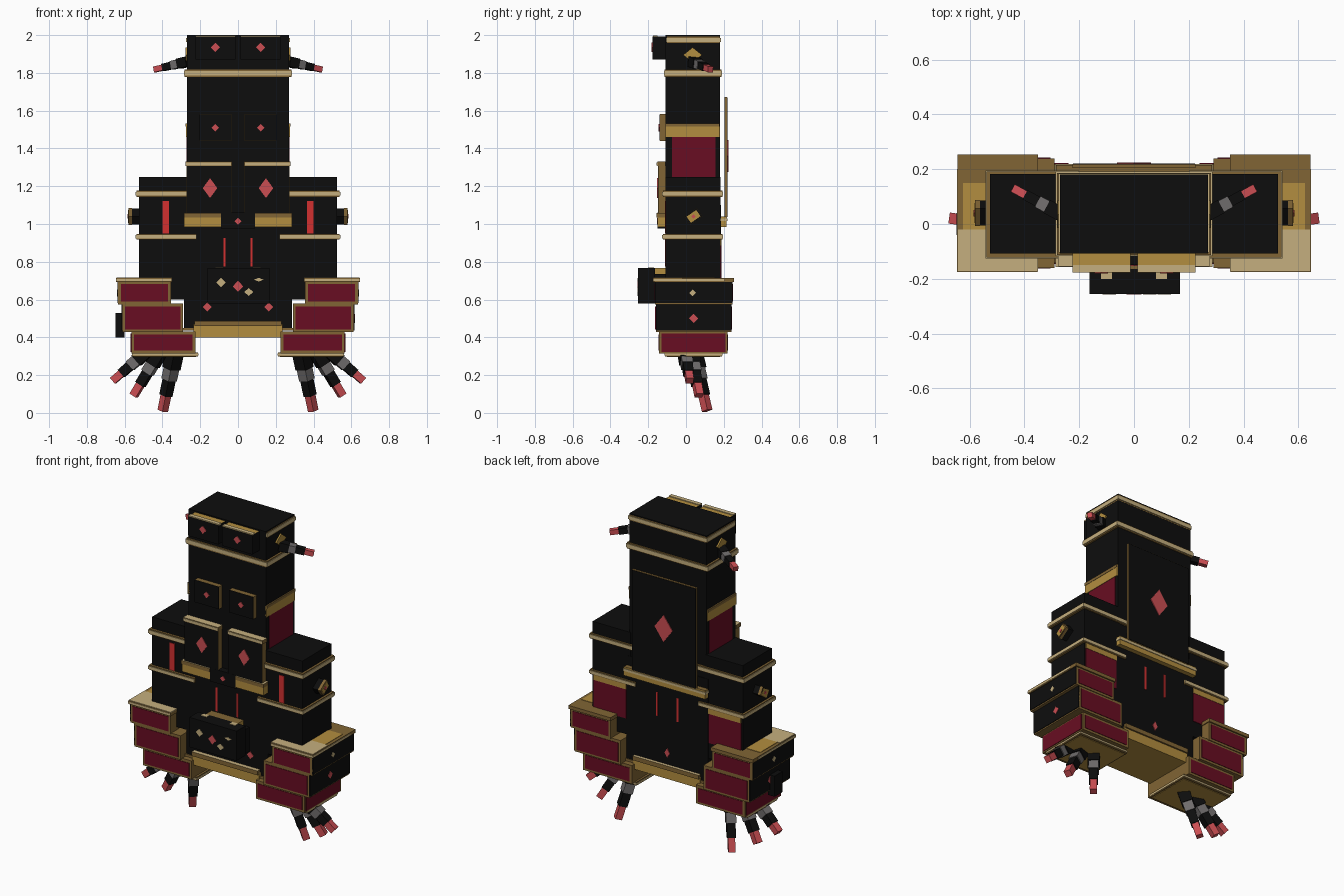
import bpy, bmesh, math
from mathutils import Vector, Matrix

if "Cube" in bpy.data.objects:
    bpy.data.objects.remove(bpy.data.objects["Cube"])


def material(name, rgb):
    m = bpy.data.materials.new(name)
    m.diffuse_color = (*rgb, 1)
    m.use_nodes = True
    m.node_tree.nodes["Principled BSDF"].inputs["Base Color"].default_value = m.diffuse_color
    return m


BLACK = material("black", (0.004, 0.004, 0.004))
CRIMSON = material("crimson", (0.14, 0.004, 0.016))
TAN = material("pale gold", (0.56, 0.43, 0.21))
BROWN = material("dark gold", (0.22, 0.13, 0.035))
AMBER = material("amber gold", (0.45, 0.27, 0.05))
RED = material("red", (0.65, 0.03, 0.03))
CORAL = material("coral red", (0.6, 0.075, 0.085))
GREY = material("grey", (0.16, 0.15, 0.15))


def finish(name, bm, mats):
    bmesh.ops.recalc_face_normals(bm, faces=bm.faces)
    me = bpy.data.meshes.new(name)
    bm.to_mesh(me)
    bm.free()
    for m in mats:
        me.materials.append(m)
    ob = bpy.data.objects.new(name, me)
    bpy.context.collection.objects.link(ob)
    return ob


def box(name, x, y, z, mat, top=None):
    """Box from (min, max) pairs; top optionally colours the upward face."""
    bm = bmesh.new()
    size = [abs(r[1] - r[0]) for r in (x, y, z)]
    mid = Vector([(r[0] + r[1]) / 2 for r in (x, y, z)])
    bmesh.ops.create_cube(bm, size=1, matrix=Matrix.Translation(mid) @ Matrix.Diagonal((*size, 1)))
    bm.normal_update()
    if top:
        for f in bm.faces:
            f.material_index = int(f.normal.z > 0.5)
    return finish(name, bm, [mat, top] if top else [mat])


def pair(name, x, y, z, mat, top=None):
    for s, side in ((-1, "left"), (1, "right")):
        box(f"{side}_{name}", (s * x[0], s * x[1]), y, z, mat, top)


def band(name, x, y, z, sides=False):
    """Dark gold band with a pale raised stripe around it."""
    e, h = 0.004, (z[1] - z[0]) * 0.2
    make = pair if sides else box
    make(name, x, y, z, BROWN)
    xs = (x[0], x[1] + e) if sides else (x[0] - e, x[1] + e)
    make(name + "_stripe", xs, (y[0] - e, y[1] + e), (z[0] + h, z[1] - h), TAN)


def diamond(name, c, w, h, axis, mat, depth=0.005):
    """Flat four-sided gem facing along x or y."""
    bm = bmesh.new()
    vs = []
    for d in (-depth / 2, depth / 2):
        for a, b in ((w / 2, 0), (0, h / 2), (-w / 2, 0), (0, -h / 2)):
            off = (d, a, b) if axis == "x" else (a, d, b)
            vs.append(bm.verts.new(Vector(c) + Vector(off)))
    bm.faces.new(vs[:4])
    bm.faces.new(vs[4:])
    for i in range(4):
        j = (i + 1) % 4
        bm.faces.new((vs[i], vs[j], vs[j + 4], vs[i + 4]))
    return finish(name, bm, [mat])


def claw(name, a, b, width):
    """Stepped square claw with a red tip."""
    a, b = Vector(a), Vector(b)
    rot = (b - a).to_track_quat("Z", "Y").to_matrix().to_4x4()
    parts = ((0, .28, 1.0, BLACK), (.22, .47, .85, GREY), (.42, .74, .72, BLACK), (.7, 1, .58, CORAL))
    for i, (t0, t1, k, m) in enumerate(parts):
        bm = bmesh.new()
        mat = (Matrix.Translation(a.lerp(b, (t0 + t1) / 2)) @ rot
               @ Matrix.Diagonal((width * k, width * k, (b - a).length * (t1 - t0), 1)))
        bmesh.ops.create_cube(bm, size=1, matrix=mat)
        finish(f"{name}_segment_{i + 1}", bm, [m])


# Tower, body and shoulders
F, B = -0.108, 0.18
box("tower", (-.27, .27), (F, B), (1.0, 2.0), BLACK)
box("body", (-.285, .285), (F, B + .005), (.45, 1.1), BLACK)
pair("shoulder", (.26, .525), (F, B + .003), (.6, 1.25), BLACK)
pair("shoulder_back_panel", (.287, .515), (.18, .187), (.70, .885), CRIMSON)
pair("shoulder_back_trim", (.287, .515), (.18, .189), (.885, .92), AMBER)

# Gold bands
band("head_band", (-.282, .282), (-.113, .187), (1.778, 1.817))
band("crown_band", (-.271, .271), (-.1, .181), (1.957, 1.993))
band("upper_shoulder_band", (.2, .538), (-.122, .192), (1.143, 1.177), True)
band("lower_shoulder_band", (.22, .538), (-.122, .192), (.918, .948), True)
pair("tower_side_panel", (.265, .273), (-.075, .157), (1.25, 1.46), CRIMSON)
pair("tower_side_band", (.265, .276), (F, .177), (1.46, 1.53), AMBER, BROWN)
pair("tower_side_trim", (.265, .278), (F, .177), (1.515, 1.533), BROWN)

# Head plates with gold tops, then chest plates with gold edges
pair("head_plate", (.012, .225), (-.178, F), (1.87, 1.992), BLACK, AMBER)
pair("head_plate_trim", (.012, .225), (-.176, -.15), (1.988, 1.997), TAN)
pair("upper_chest_plate", (.035, .205), (-.138, F), (1.44, 1.582), BROWN)
pair("upper_chest_face", (.036, .204), (-.141, -.137), (1.441, 1.581), BLACK)
pair("lower_chest_plate", (.035, .272), (-.146, F), (1.055, 1.31), BROWN)
pair("lower_chest_face", (.036, .271), (-.149, -.145), (1.055, 1.306), BLACK)
pair("lower_chest_top", (.033, .278), (-.152, F), (1.306, 1.33), BROWN, TAN)
pair("lower_chest_top_stripe", (.036, .275), (-.155, -.15), (1.31, 1.326), TAN)
pair("waist_bar", (.09, .285), (-.152, F), (.985, 1.055), AMBER, TAN)
pair("waist_bar_trim", (.09, .287), (-.157, F), (1.035, 1.058), BROWN, TAN)
box("waist_panel", (-.09, .09), (-.15, F), (.975, 1.06), BLACK)

# Floating back plate and rear trim
box("back_plate", (-.225, .225), (.204, .218), (1.035, 1.672), BROWN)
box("back_plate_face", (-.222, .222), (.212, .221), (1.038, 1.669), BLACK)
diamond("back_gem", (0, .2225, 1.36), .125, .17, "y", CORAL)
box("back_waist_bar", (-.285, .285), (.17, .215), (.985, 1.04), AMBER, BROWN)
box("back_waist_trim", (-.288, .288), (.17, .219), (1.015, 1.03), TAN)
diamond("back_small_gem", (0, .187, .56), .035, .06, "y", CORAL)

# Base between the legs
box("base", (-.235, .235), (-.125, .195), (.40, .47), AMBER, TAN)
box("base_trim", (-.23, .23), (-.135, .205), (.46, .487), BROWN, TAN)
pair("base_line", (.2, .29), (-.115, .19), (.435, .45), BROWN)

# Three stacked leg tiers per side: x range, y range, z range, outer colour
tiers = (
    ("top", (.355, .635), (-.165, .245), (.575, .70), BLACK),
    ("middle", (.29, .612), (-.160, .240), (.428, .58), BLACK),
    ("bottom", (.225, .565), (-.143, .22), (.315, .432), CRIMSON),
)
for n, x, y, z, outer in tiers:
    pair(n + "_tier", x, y, z, BROWN)
    px, pz = (x[0] + .015, x[1] - .015), (z[0] + .014, z[1] - .018)
    pair(n + "_tier_front_panel", px, (y[0] - .003, y[0] + .003), pz, CRIMSON)
    pair(n + "_tier_back_panel", px, (y[1] - .003, y[1] + .003), pz, CRIMSON)
    e = 0 if outer is BLACK else .012
    pair(n + "_tier_outer_panel", (x[1] - .003, x[1] + .004), (y[0] + e, y[1] - e),
         (z[0] + .008, z[1] - e), outer)
pair("tier_cap", (.35, .645), (-.174, .254), (.692, .714), BROWN)
pair("tier_cap_stripe", (.352, .647), (-.176, .2), (.697, .709), TAN)
pair("tier_cap_front", (.35, .643), (-.172, -.02), (.712, .717), TAN)
pair("tier_cap_back", (.35, .625), (-.02, .15), (.712, .717), AMBER)
pair("leg_sole", (.212, .56), (-.11, .19), (.298, .32), BROWN)
pair("leg_sole_stripe", (.21, .562), (-.114, .194), (.304, .314), TAN)
pair("leg_sole_underside", (.222, .55), (-.1, .18), (.295, .3), AMBER)
box("left_hip_block", (-.648, -.6), (-.04, .04), (.40, .53), BLACK)

# Snout with teeth and coloured spots
box("snout", (-.162, .168), (-.255, -.165), (.58, .768), BLACK)
box("snout_bridge", (-.11, .115), (-.168, F), (.735, .768), AMBER, BROWN)
box("snout_core", (-.15, .155), (-.168, F), (.58, .735), BLACK)
for i, (x, z, w, h) in enumerate(((-.09, .69, .05, .05), (.057, .64, .05, .04), (.11, .705, .05, .02))):
    diamond(f"tooth_{i + 1}", (x, -.255, z), w, h, "y", TAN)
pair("snout_horn", (.08, .12), (-.2, -.17), (.765, .771), TAN)
diamond("nose_gem", (0, -.255, .67), .055, .06, "y", CORAL)

# Gems and side details on both sides
for s, side in ((-1, "left"), (1, "right")):
    diamond(side + "_eye", (s * .12, -.179, 1.935), .05, .05, "y", CORAL)
    diamond(side + "_chest_stud", (s * .12, -.142, 1.51), .04, .04, "y", CORAL)
    diamond(side + "_chest_gem", (s * .148, -.15, 1.19), .077, .105, "y", CORAL)
    diamond(side + "_lower_gem", (s * .163, -.109, .56), .047, .047, "y", CORAL)
    diamond(side + "_hip_stud", (s * .616, .04, .50), .048, .048, "x", CORAL)
    diamond(side + "_tier_stud", (s * .639, .035, .635), .036, .036, "x", TAN)
    diamond(side + "_ear", (s * .272, .035, 1.895), .1, .08, "x", AMBER, .014)
    # Tilted shoulder knob with a gold face and red centre
    tilt = Matrix.Rotation(math.radians(35), 4, "X")
    for n, cx, d, w, h, m in (("knob", .55, .06, .075, .05, BLACK),
                              ("knob_frame", .571, .018, .078, .053, BROWN),
                              ("knob_face", .577, .010, .062, .04, AMBER)):
        bm = bmesh.new()
        bmesh.ops.create_cube(bm, size=1, matrix=Matrix.Translation((s * cx, .04, 1.04)) @ tilt
                              @ Matrix.Diagonal((d, w, h, 1)))
        finish(f"{side}_{n}", bm, [m])
    diamond(side + "_knob_gem", (s * .583, .04, 1.04), .024, .024, "x", CORAL)
    # Head claws and feet claws
    claw(side + "_head_claw", (s * .265, .035, 1.86), (s * .44, .13, 1.818), .053)
    feet = (((.335, .04, .32), (.398, .112, .012)), ((.415, .025, .32), (.552, .07, .092)),
            ((.49, -.005, .32), (.662, .02, .17)))
    for i, (a, b) in enumerate(feet):
        claw(f"{side}_foot_claw_{i + 1}", (s * a[0], *a[1:]), (s * b[0], *b[1:]), .07)

# Painted stripes
pair("shoulder_stripe", (.365, .40), (-.112, -.105), (.95, 1.122), RED)
pair("front_line", (.066, .078), (-.111, -.105), (.775, .925), RED)
pair("back_line", (.066, .078), (.183, .188), (.775, .925), RED)
diamond("waist_gem", (0, -.151, 1.015), .036, .036, "y", CORAL)
